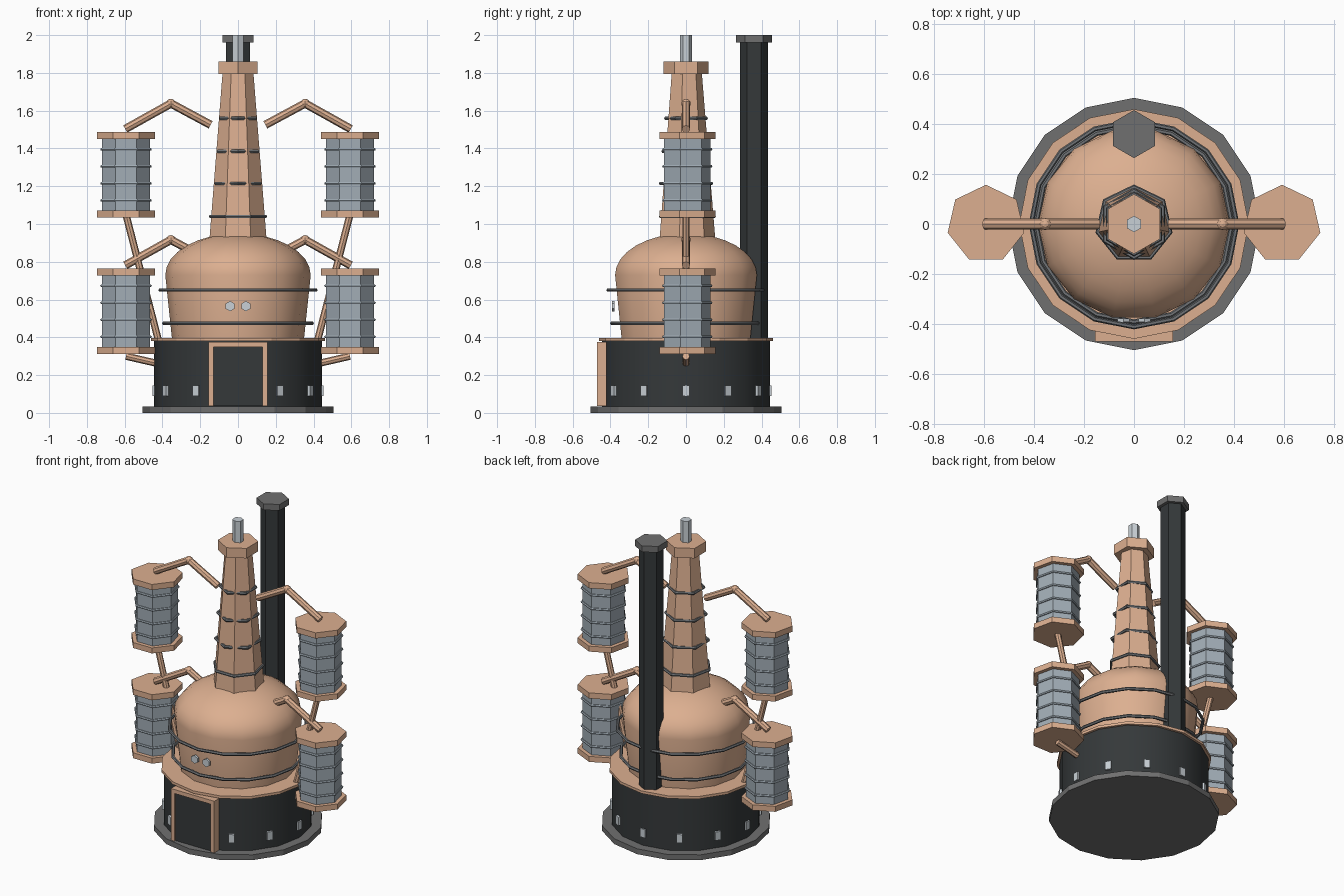
import bpy, bmesh
from math import pi, sin, cos, radians
from mathutils import Vector

if "Cube" in bpy.data.objects:
    bpy.data.objects.remove(bpy.data.objects["Cube"])


def material(name, rgb):
    m = bpy.data.materials.new(name)
    m.diffuse_color = (*rgb, 1)
    m.use_nodes = True
    m.node_tree.nodes["Principled BSDF"].inputs["Base Color"].default_value = m.diffuse_color
    return m


COPPER = material("copper", (0.72, 0.43, 0.28))
BLACK = material("black_iron", (0.035, 0.04, 0.042))
STEEL = material("blue_steel", (0.36, 0.42, 0.47))
BRIGHT = material("bright_steel", (0.58, 0.63, 0.67))
IRON = material("grey_iron", (0.16, 0.17, 0.18))
GREY = material("base_grey", (0.16, 0.16, 0.16))


def finish(name, bm, mat, loc=(0, 0, 0), smooth=None):
    bmesh.ops.recalc_face_normals(bm, faces=bm.faces)
    me = bpy.data.meshes.new(name)
    bm.to_mesh(me)
    bm.free()
    me.materials.append(mat)
    ob = bpy.data.objects.new(name, me)
    ob.location = loc
    bpy.context.collection.objects.link(ob)
    if smooth:
        bpy.ops.object.select_all(action='DESELECT')
        ob.select_set(True)
        bpy.context.view_layer.objects.active = ob
        bpy.ops.object.shade_smooth_by_angle(angle=radians(smooth))
    return ob


def lathe(name, profile, n, mat, loc=(0, 0, 0), start=pi / 2, loop=False, smooth=None):
    """Spin (radius, z) points around z; loop=True closes the profile into a ring."""
    bm = bmesh.new()
    rows = [[bm.verts.new((r * cos(start + 2 * pi * i / n), r * sin(start + 2 * pi * i / n), z))
             for i in range(n)] for r, z in profile]
    pairs = list(zip(rows, rows[1:])) + ([(rows[-1], rows[0])] if loop else [])
    for a, b in pairs:
        for i in range(n):
            j = (i + 1) % n
            bm.faces.new((a[i], a[j], b[j], b[i]))
    if not loop:
        bm.faces.new(rows[0])
        bm.faces.new(rows[-1])
    return finish(name, bm, mat, loc, smooth)


def drum(name, r, z0, z1, n, mat, x=0, y=0, smooth=None):
    return lathe(name, [(r, z0), (r, z1)], n, mat, (x, y, 0), smooth=smooth)


def ring(name, major, minor, z, n, mat, x=0):
    section = [(major + minor * cos(k * pi / 3), z + minor * sin(k * pi / 3)) for k in range(6)]
    return lathe(name, section, n, mat, (x, 0, 0), loop=True, smooth=35)


def box(name, size, loc, mat, turn=0):
    bm = bmesh.new()
    bmesh.ops.create_cube(bm, size=1)
    bmesh.ops.scale(bm, vec=size, verts=bm.verts)
    ob = finish(name, bm, mat, loc)
    ob.rotation_euler.z = turn
    return ob


def tube(name, a, b, r, n, mat):
    a, b = Vector(a), Vector(b)
    ob = lathe(name, [(r, 0), (r, (b - a).length)], n, mat, a)
    ob.rotation_euler = (b - a).to_track_quat('Z', 'Y').to_euler()
    return ob


# Furnace base
drum("base_plate", 0.505, 0, 0.035, 16, GREY)
drum("furnace_drum", 0.445, 0.035, 0.38, 16, BLACK, smooth=30)
drum("furnace_rim", 0.46, 0.38, 0.397, 16, COPPER)

# Studs around the furnace, the front one is replaced by the door
for k in range(1, 12):
    a = -pi / 2 + k * pi / 6
    box("furnace_stud", (0.022, 0.036, 0.055), (0.441 * cos(a), 0.441 * sin(a), 0.117), BRIGHT, a)

# Door with copper frame
box("door_panel", (0.27, 0.04, 0.32), (0, -0.44, 0.197), BLACK)
for s in (-1, 1):
    box("door_jamb", (0.026, 0.05, 0.338), (s * 0.144, -0.445, 0.206), COPPER)
box("door_lintel", (0.262, 0.05, 0.026), (0, -0.445, 0.362), COPPER)

# Pot with domed shoulder
dome = [(0.385 * cos(t * pi / 16), 0.73 + 0.22 * sin(t * pi / 16)) for t in range(1, 8)]
lathe("pot", [(0.35, 0.397), (0.385, 0.73)] + dome, 14, COPPER, start=0, smooth=32)
ring("pot_hoop_lower", 0.392, 0.01, 0.475, 16, IRON)
ring("pot_hoop_upper", 0.412, 0.01, 0.65, 16, IRON)
for s in (-1, 1):
    tube("pot_gauge", (s * 0.042, -0.378, 0.565), (s * 0.042, -0.392, 0.565), 0.027, 6, BRIGHT)

# Tapered neck, bands, cap and vent
lathe("neck", [(0.155, 0.92), (0.083, 1.81)], 7, COPPER)
for z, n in ((1.04, 7), (1.215, 6), (1.385, 6), (1.56, 6)):
    ring("neck_band", 0.155 - 0.081 * (z - 0.92) + 0.003, 0.01, z, n, IRON)
drum("neck_cap", 0.12, 1.795, 1.86, 6, COPPER)
drum("vent_tube", 0.033, 1.86, 2.0, 6, BRIGHT)

# Chimney at the back
drum("chimney_pipe", 0.074, 0.38, 1.97, 6, BLACK, y=0.36)
drum("chimney_cap", 0.096, 1.96, 2.0, 6, GREY, y=0.36)

# Condensers and pipework on both sides
for s in (-1, 1):
    x = s * 0.593
    for z in (0.313, 1.035):
        drum("condenser_body", 0.13, z + 0.03, z + 0.42, 7, STEEL, x=x)
        drum("condenser_bottom_cap", 0.157, z, z + 0.036, 7, COPPER, x=x)
        drum("condenser_top_cap", 0.157, z + 0.415, z + 0.452, 7, COPPER, x=x)
        for k in range(4):
            ring("condenser_band", 0.132, 0.008, z + 0.09 + 0.09 * k, 7, STEEL, x=x)
        # Bent feed pipe with a ball elbow
        apex = (s * 0.355, 0, z + 0.603)
        tube("feed_pipe_inner", (s * 0.145, 0, z + 0.49), apex, 0.022, 8, COPPER)
        tube("feed_pipe_outer", apex, (s * 0.597, 0, z + 0.468), 0.022, 8, COPPER)
        bm = bmesh.new()
        bmesh.ops.create_uvsphere(bm, u_segments=8, v_segments=6, radius=0.025)
        finish("feed_pipe_elbow", bm, COPPER, apex)
    # Return pipes down to the furnace
    tube("return_pipe_upper", (x, 0, 1.05), (s * 0.405, 0, 0.32), 0.019, 8, COPPER)
    tube("return_pipe_lower", (x, 0, 0.3), (s * 0.41, 0, 0.258), 0.019, 8, COPPER)
